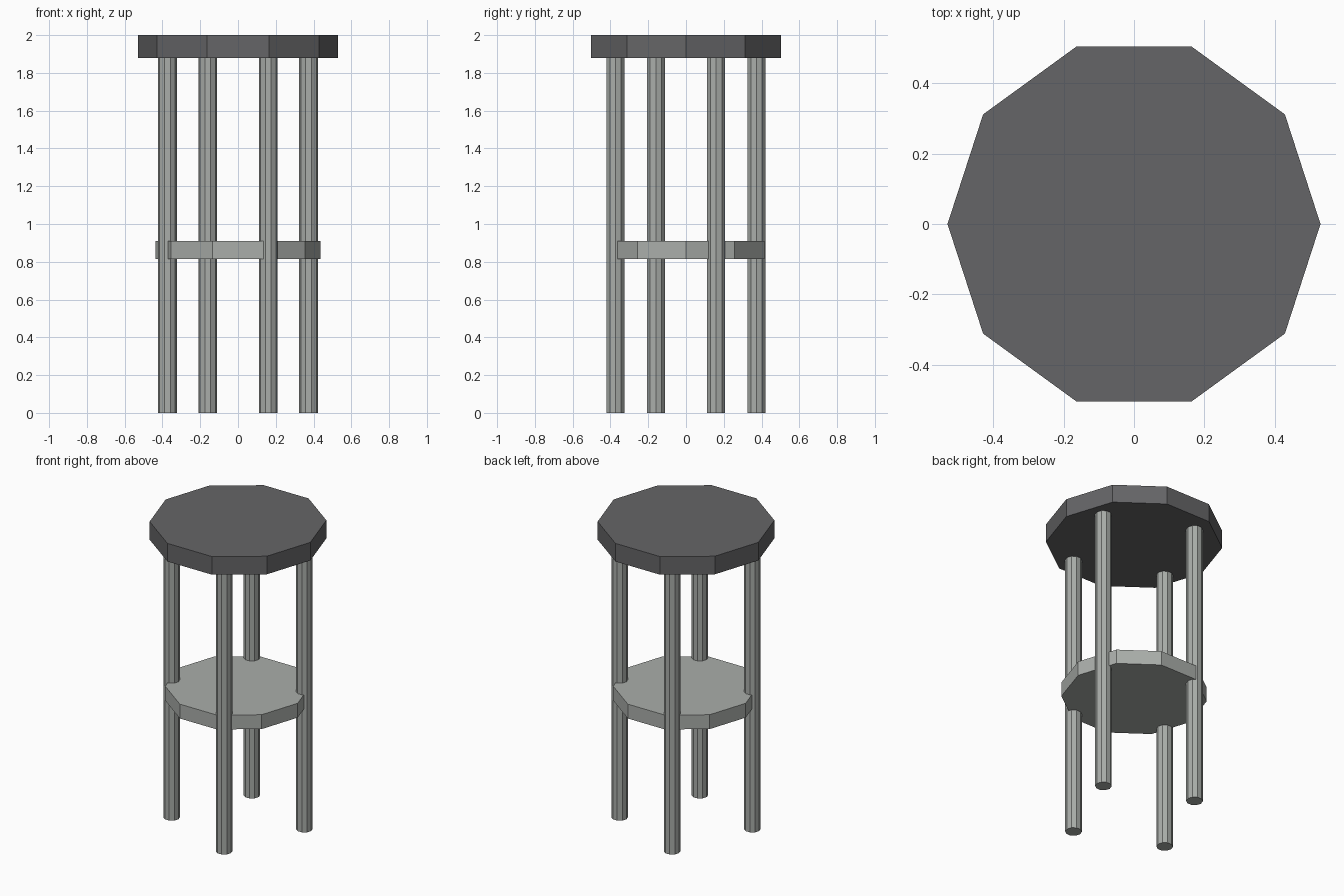
import bpy

if "Cube" in bpy.data.objects:
    bpy.data.objects.remove(bpy.data.objects["Cube"])

SIDES = 10


def prism(name, radius, z0, z1, x=0.0, y=0.0):
    # Ten-sided prism with a corner pointing along +x
    bpy.ops.mesh.primitive_cylinder_add(
        vertices=SIDES, radius=radius, depth=z1 - z0,
        location=(x, y, (z0 + z1) / 2), rotation=(0, 0, 1.5707963))
    obj = bpy.context.object
    obj.name = name
    return obj


def grey(name, value):
    mat = bpy.data.materials.new(name)
    mat.diffuse_color = (*value, 1)
    mat.use_nodes = True
    mat.node_tree.nodes["Principled BSDF"].inputs["Base Color"].default_value = mat.diffuse_color
    return mat


dark = grey("dark_grey", (0.13, 0.13, 0.135))
light = grey("light_grey", (0.40, 0.42, 0.40))

# Seat and lower shelf
seat = prism("seat", 0.53, 1.88, 2.0)
seat.data.materials.append(dark)
shelf = prism("shelf", 0.437, 0.815, 0.91)
shelf.data.materials.append(light)

# Four legs on a turned square
x, y = 0.374, 0.16
for side in ("right", "back", "left", "front"):
    leg = prism(side + "_leg", 0.05, 0.0, 1.88, x, y)
    leg.data.materials.append(light)
    x, y = -y, x
